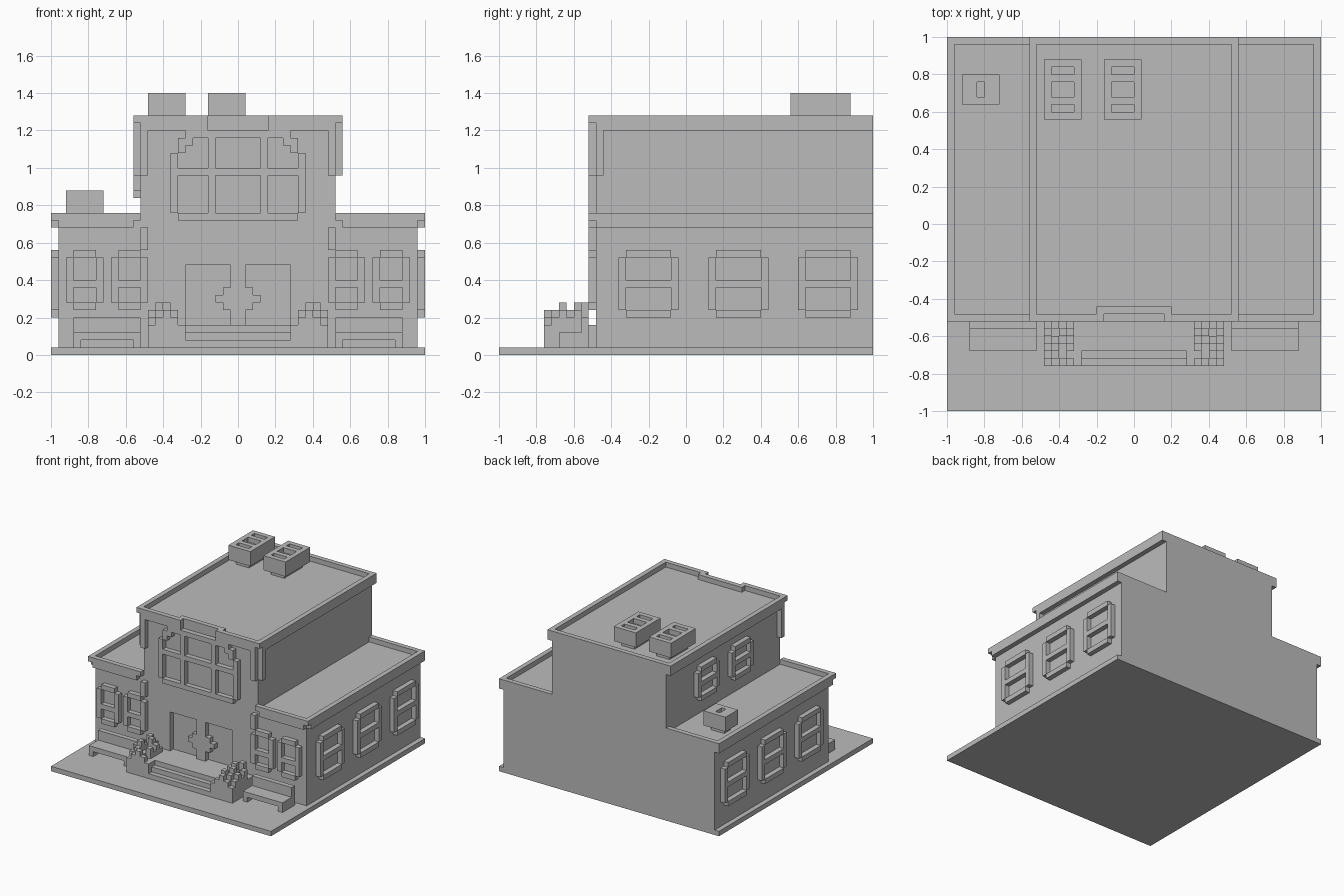
import bpy, bmesh

if "Cube" in bpy.data.objects:
    bpy.data.objects.remove(bpy.data.objects["Cube"], do_unlink=True)

U = 0.04  # size of one block
stone = bpy.data.materials.new("pale grey stone")
stone.use_nodes = True
GREY = (0.5, 0.5, 0.5, 1)
stone.diffuse_color = GREY
stone.node_tree.nodes["Principled BSDF"].inputs["Base Color"].default_value = GREY


def blocks(name, boxes):
    """One object from boxes (x0, x1, y0, y1, z0, z1), measured in blocks."""
    bm = bmesh.new()
    for x0, x1, y0, y1, z0, z1 in boxes:
        made = bmesh.ops.create_cube(bm, size=1)["verts"]
        for v in made:
            v.co.x = U * (x1 if v.co.x > 0 else x0)
            v.co.y = U * (y1 if v.co.y > 0 else y0)
            v.co.z = U * (z1 if v.co.z > 0 else z0)
    me = bpy.data.meshes.new(name)
    bm.to_mesh(me)
    bm.free()
    me.materials.append(stone)
    ob = bpy.data.objects.new(name, me)
    bpy.context.collection.objects.link(ob)
    return ob


def cut(ob, boxes):
    """Carve boxes out of an object."""
    cutter = blocks("cutter", boxes)
    cutter.hide_render = True
    mod = ob.modifiers.new("recess", "BOOLEAN")
    mod.operation, mod.solver, mod.object = "DIFFERENCE", "EXACT", cutter
    bpy.context.view_layer.objects.active = ob
    bpy.ops.object.modifier_apply(modifier=mod.name)
    bpy.data.objects.remove(cutter, do_unlink=True)


def flip(boxes):
    """Mirror boxes from one side to the other."""
    return [(-b[1], -b[0]) + tuple(b[2:]) for b in boxes]


def both(boxes):
    return boxes + flip(boxes)


def frame(a0, a1, z0, z1, mid):
    """Window frame with notched corners, as (a0, a1, z0, z1) bars."""
    return [(a0, a0 + 1, z0 + 1, z1 - 1), (a1 - 1, a1, z0 + 1, z1 - 1),
            (a0 + 1, a1 - 1, z0, z0 + 1), (a0 + 1, a1 - 1, z1 - 1, z1),
            (a0 + 1, a1 - 1, mid, mid + 1)]


# Ground slab and main masses
blocks("ground_slab", [(-25, 25, -25, 25, 0, 1)])
house = blocks("ground_floor", [(-24, 24, -12, 25, 1, 18)])
cut(house, both([(1, 7, -13, -11, 4, 12)]))
blocks("upper_floor", [(-13, 13, -12, 25, 18, 31)])

# Roof edges
blocks("wing_cornice", both([
    (24, 25, -12, 25, 17, 19), (14, 24, -13, -12, 17, 19),
    (13, 14, -13, -12, 18, 19), (24, 25, -13, -12, 18, 19),
    (13, 24, 24, 25, 18, 19)]))
blocks("tower_cornice", both([
    (13, 14, -12, 25, 30, 32), (6, 13, -13, -12, 30, 32),
    (13, 14, -13, -12, 31, 32), (4, 6, -13, -12, 31, 32)])
    + [(-13, 13, 24, 25, 31, 32), (-5, 5, -12, -11, 31, 32)])
blocks("corner_brackets", both([
    (12, 13, -13, -12, 24, 30), (13, 14, -12, -11, 24, 30),
    (12, 13, -13, -12, 14, 17)]))

# Arched window over the entrance
bars = [(8, 9, 19, 27), (3, 4, 19, 29), (0, 8, 18, 19), (0, 8, 24, 25), (0, 5, 29, 30)]
bars += [(8 - i, 9 - i, 26 + i, 27 + i + (i > 0)) for i in range(1, 5)]
blocks("arched_window", both([(a, b, -13, -12, c, d) for a, b, c, d in bars]))

# Ordinary windows
for i, x in enumerate((12, 18)):
    bars = [(a, b, -13, -12, c, d) for a, b, c, d in frame(x, x + 5, 6, 14, 9)]
    blocks(f"front_windows_{i + 1}", both(bars))
for i, y in enumerate((-9, 3, 15)):
    bars = [(24, 25, a, b, c, d) for a, b, c, d in frame(y, y + 8, 5, 14, 9)]
    blocks(f"side_windows_{i + 1}", both(bars))
for i, y in enumerate((-2, 9)):
    bars = [(13, 14, a, b, c, d) for a, b, c, d in frame(y, y + 7, 21, 28, 24)]
    blocks(f"upper_side_window_{i + 1}", flip(bars))

# Door handles
blocks("door_handles", both([(1, 2, -12, -11, 6, 9), (2, 3, -12, -11, 7, 8)]))

# Entrance steps between planters
blocks("entrance_steps", [(-7, 7, -19 + i, -12, 1 + i, 2 + i) for i in range(3)])
blocks("planters", both([(7, 12, -19, -12, 1, 4)]))

# Shrubs, as stacks of blocks; each digit is a stack height
rows = ["1210", "0121", "2132", "1021", "2312", "1230"]
shrub = [(8 + c, 9 + c, -19 + r, -18 + r, 4, 4 + int(h))
         for r, row in enumerate(rows) for c, h in enumerate(row) if h != "0"]
blocks("left_shrub", shrub)
blocks("right_shrub", flip(shrub))

# Benches
blocks("benches", both([(13, 22, -17, -13, 2, 3), (13, 22, -14, -13, 3, 5),
                        (13, 14, -17, -13, 1, 2), (21, 22, -17, -13, 1, 2)]))

# Chimneys with open flues
for i, x in enumerate((-12, -4)):
    stack = blocks(f"tower_chimney_{i + 1}", [(x, x + 5, 14, 22, 32, 35)])
    cut(stack, [(x + 1, x + 4, a, b, 34, 36) for a, b in ((15, 16), (17, 19), (20, 21))])
    blocks(f"tower_chimney_foot_{i + 1}", [(x + 1, x + 4, 15, 21, 31, 32)])
stack = blocks("wing_chimney", [(-23, -18, 16, 20, 19, 22)])
cut(stack, [(-21, -20, 17, 19, 21, 23)])
blocks("wing_chimney_foot", [(-22, -19, 17, 19, 18, 19)])
